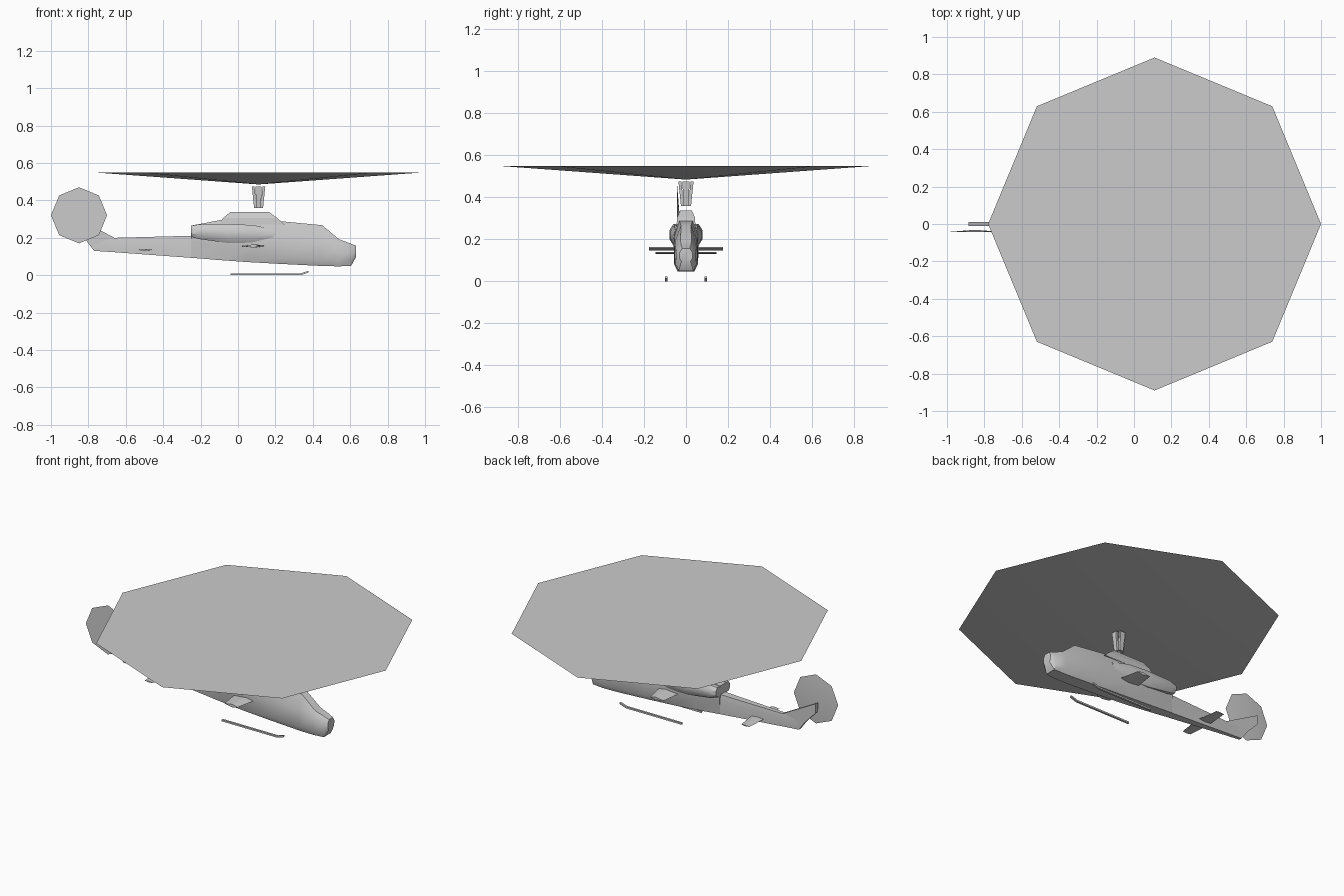
import bpy, bmesh, math

if "Cube" in bpy.data.objects:
    bpy.data.objects.remove(bpy.data.objects["Cube"])

grey = bpy.data.materials.new("light grey")
grey.diffuse_color = (0.6, 0.6, 0.6, 1)
grey.use_nodes = True
grey.node_tree.nodes["Principled BSDF"].inputs["Base Color"].default_value = grey.diffuse_color


def make(name, verts, faces, smooth=0):
    me = bpy.data.meshes.new(name)
    me.from_pydata(verts, [], faces)
    bm = bmesh.new()
    bm.from_mesh(me)
    bmesh.ops.recalc_face_normals(bm, faces=bm.faces)
    bm.to_mesh(me)
    bm.free()
    me.materials.append(grey)
    ob = bpy.data.objects.new(name, me)
    bpy.context.collection.objects.link(ob)
    if smooth:
        bpy.ops.object.select_all(action='DESELECT')
        ob.select_set(True)
        bpy.context.view_layer.objects.active = ob
        bpy.ops.object.shade_smooth_by_angle(angle=math.radians(smooth))
    return ob


def loft(name, rings, smooth=0):
    """Skin a list of equal-length rings and cap both ends."""
    n = len(rings[0])
    verts = [p for r in rings for p in r]
    faces = [(i * n + j, i * n + (j + 1) % n, (i + 1) * n + (j + 1) % n, (i + 1) * n + j)
             for i in range(len(rings) - 1) for j in range(n)]
    faces += [tuple(range(n)), tuple(range((len(rings) - 1) * n, len(rings) * n))]
    return make(name, verts, faces, smooth)


def ring(x, *levels):
    """Symmetric cross-section from (half width, height) pairs, bottom to top."""
    return [(x, w, z) for w, z in levels] + [(x, -w, z) for w, z in reversed(levels)]


# Fuselage: nose, canopy and cabin
loft("fuselage", [
    ring(0.63, (0.022, 0.095), (0.03, 0.11), (0.032, 0.135), (0.018, 0.158)),
    ring(0.605, (0.035, 0.05), (0.046, 0.08), (0.045, 0.14), (0.022, 0.168)),
    ring(0.54, (0.038, 0.047), (0.052, 0.08), (0.05, 0.16), (0.026, 0.192)),
    ring(0.45, (0.04, 0.049), (0.056, 0.08), (0.053, 0.19), (0.024, 0.267)),
    ring(0.23, (0.04, 0.06), (0.058, 0.09), (0.058, 0.21), (0.032, 0.288)),
    ring(0.05, (0.038, 0.07), (0.058, 0.14), (0.06, 0.22), (0.038, 0.295)),
    ring(-0.09, (0.034, 0.08), (0.052, 0.165), (0.056, 0.225), (0.038, 0.295)),
    ring(-0.25, (0.028, 0.093), (0.032, 0.18), (0.038, 0.215), (0.028, 0.265)),
], 35)

# Tail boom
loft("tail_boom", [
    ring(-0.2, (0.029, 0.089), (0.03, 0.18), (0.024, 0.212)),
    ring(-0.68, (0.012, 0.124), (0.014, 0.17), (0.01, 0.199)),
    ring(-0.77, (0.009, 0.13), (0.01, 0.16), (0.008, 0.199)),
], 35)

# Swept tail fin
fin = [(-0.66, 0.199), (-0.66, 0.126), (-0.77, 0.13), (-0.815, 0.19), (-0.885, 0.262), (-0.885, 0.32)]
loft("tail_fin", [[(x, y, z) for x, z in fin] for y in (-0.01, 0.01)])

# Rotor housing on the cabin roof
loft("rotor_housing", [
    [(-0.10, -0.045, 0.27), (0.25, -0.045, 0.27), (0.25, 0.045, 0.27), (-0.10, 0.045, 0.27)],
    [(-0.08, -0.042, 0.305), (0.21, -0.042, 0.305), (0.21, 0.042, 0.305), (-0.08, 0.042, 0.305)],
    [(-0.04, -0.028, 0.338), (0.165, -0.028, 0.338), (0.165, 0.028, 0.338), (-0.04, 0.028, 0.338)],
])

# Engine pods, stub wings, stabilizers and skids on both sides
for s, side in ((1, "left"), (-1, "right")):
    pod = []
    for x, r, rz, cy, cz in ((-0.25, 0.024, 0.032, 0.045, 0.235), (-0.21, 0.032, 0.042, 0.047, 0.232),
                             (-0.05, 0.034, 0.055, 0.047, 0.222), (0.08, 0.03, 0.052, 0.045, 0.22),
                             (0.2, 0.012, 0.03, 0.046, 0.215)):
        pod.append([(x, s * (cy + r * math.cos(math.pi * (k + .5) / 4)),
                     cz + rz * math.sin(math.pi * (k + .5) / 4)) for k in range(8)])
    loft("engine_pod_" + side, pod, 35)

    for name, y0, y1, a, b, z, t in (
            ("stub_wing_", 0.03, 0.175, (0.01, 0.15), (0.03, 0.12), 0.156, 0.009),
            ("stabilizer_", 0.005, 0.145, (-0.54, -0.455), (-0.53, -0.475), 0.135, 0.004)):
        rings = []
        for y, (xr, xf) in ((y0, a), (y1, b)):
            xm = xr + 0.6 * (xf - xr)
            rings.append([(xr, s * y, z), (xm, s * y, z - t), (xf, s * y, z), (xm, s * y, z + t)])
        loft(name + side, rings)

    w = 0.006
    loft("skid_" + side, [
        [(x, s * 0.095 + dy, z + dz) for dy, dz in ((-w, 0), (w, 0), (w, 0.01), (-w, 0.01))]
        for x, z in ((-0.04, 0.0), (0.335, 0.0), (0.378, 0.014))])

# Four flared rotor links around the mast axis
CX = 0.11
for k in range(4):
    c, sn = round(math.cos(k * math.pi / 2)), round(math.sin(k * math.pi / 2))
    rings = []
    for z, r, w in ((0.36, 0.024, 0.012), (0.475, 0.036, 0.017)):
        pts = ((r, -w), (r, w), (r - 0.014, w), (r - 0.014, -w))
        rings.append([(CX + u * c - v * sn, u * sn + v * c, z) for u, v in pts])
    loft("rotor_link_%d" % (k + 1), rings)


def rotor_disc(name, place, radius, depth):
    """Flat eight-sided disc with a shallow cone on its inner side."""
    verts = [place(radius * math.cos(k * math.pi / 4), radius * math.sin(k * math.pi / 4), 0)
             for k in range(8)] + [place(0, 0, depth)]
    make(name, verts, [tuple(range(8))] + [(k, (k + 1) % 8, 8) for k in range(8)], 20)


# Main and tail rotor discs
rotor_disc("main_rotor", lambda u, v, d: (CX + u, v, 0.55 - d), 0.89, 0.065)
rotor_disc("tail_rotor", lambda u, v, d: (-0.85 + u, -0.043 + d, 0.32 + v), 0.15, 0.012)
